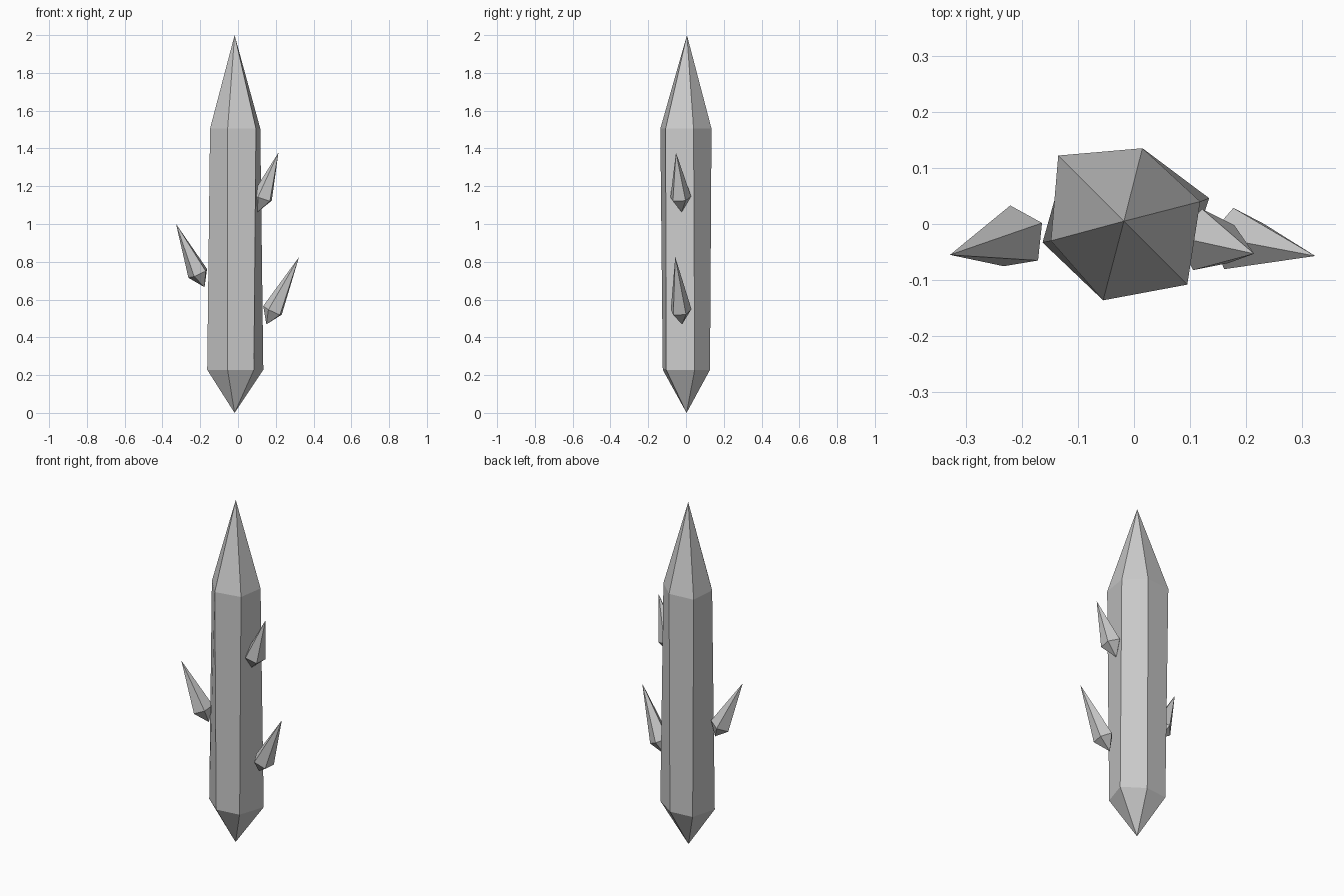
import bpy
import bmesh
from math import cos, sin, radians
from mathutils import Vector

cube = bpy.data.objects.get("Cube")
if cube:
    bpy.data.objects.remove(cube, do_unlink=True)

stone = bpy.data.materials.new("grey_crystal")
stone.use_nodes = True
GREY = (0.6, 0.6, 0.6, 1)
stone.diffuse_color = GREY
stone.node_tree.nodes["Principled BSDF"].inputs["Base Color"].default_value = GREY


def crystal(name, foot, rings, tip):
    """Closed faceted shape: a foot point, stacked rings and a tip point."""
    bm = bmesh.new()
    low, high = bm.verts.new(foot), bm.verts.new(tip)
    loops = [[bm.verts.new(p) for p in ring] for ring in rings]
    n = len(loops[0])
    for i in range(n):
        j = (i + 1) % n
        bm.faces.new((low, loops[0][j], loops[0][i]))
        for a, b in zip(loops, loops[1:]):
            bm.faces.new((a[i], a[j], b[j], b[i]))
        bm.faces.new((loops[-1][i], loops[-1][j], high))
    bmesh.ops.recalc_face_normals(bm, faces=bm.faces)
    mesh = bpy.data.meshes.new(name)
    bm.to_mesh(mesh)
    bm.free()
    mesh.materials.append(stone)
    obj = bpy.data.objects.new(name, mesh)
    bpy.context.collection.objects.link(obj)
    return obj


def shard(name, centre, tip, foot_drop=0.08, radius=0.058):
    """Five-sided shard whose widest ring lies square to its axis."""
    centre, tip = Vector(centre), Vector(tip)
    axis = (tip - centre).normalized()
    ring = []
    for k in range(5):
        a = radians(28 + 72 * k)
        flat = Vector((cos(a), sin(a), 0)) * radius
        ring.append(centre + axis.rotation_difference(Vector((0, 0, 1))).inverted() @ flat)
    crystal(name, centre - axis * foot_drop, [ring], tip)


# Main column: slightly irregular six-sided prism, pointed at both ends
lower = [(-0.055, -0.123), (0.084, -0.105), (0.134, 0.046),
         (0.015, 0.127), (-0.122, 0.113), (-0.163, -0.033)]
upper = [(-0.055, -0.136), (0.095, -0.108), (0.118, 0.04),
         (0.015, 0.135), (-0.135, 0.122), (-0.148, -0.03)]
crystal("main_crystal", (-0.018, 0.003, 0),
        [[(x, y, 0.228) for x, y in lower], [(x, y, 1.505) for x, y in upper]],
        (-0.018, 0.005, 2))

# Small shards growing from the sides
shard("right_shard", (-0.21, -0.024, 0.738), (-0.328, -0.055, 1.0))
shard("left_lower_shard", (0.185, -0.028, 0.54), (0.323, -0.057, 0.825))
shard("left_upper_shard", (0.13, -0.03, 1.138), (0.214, -0.053, 1.378))
